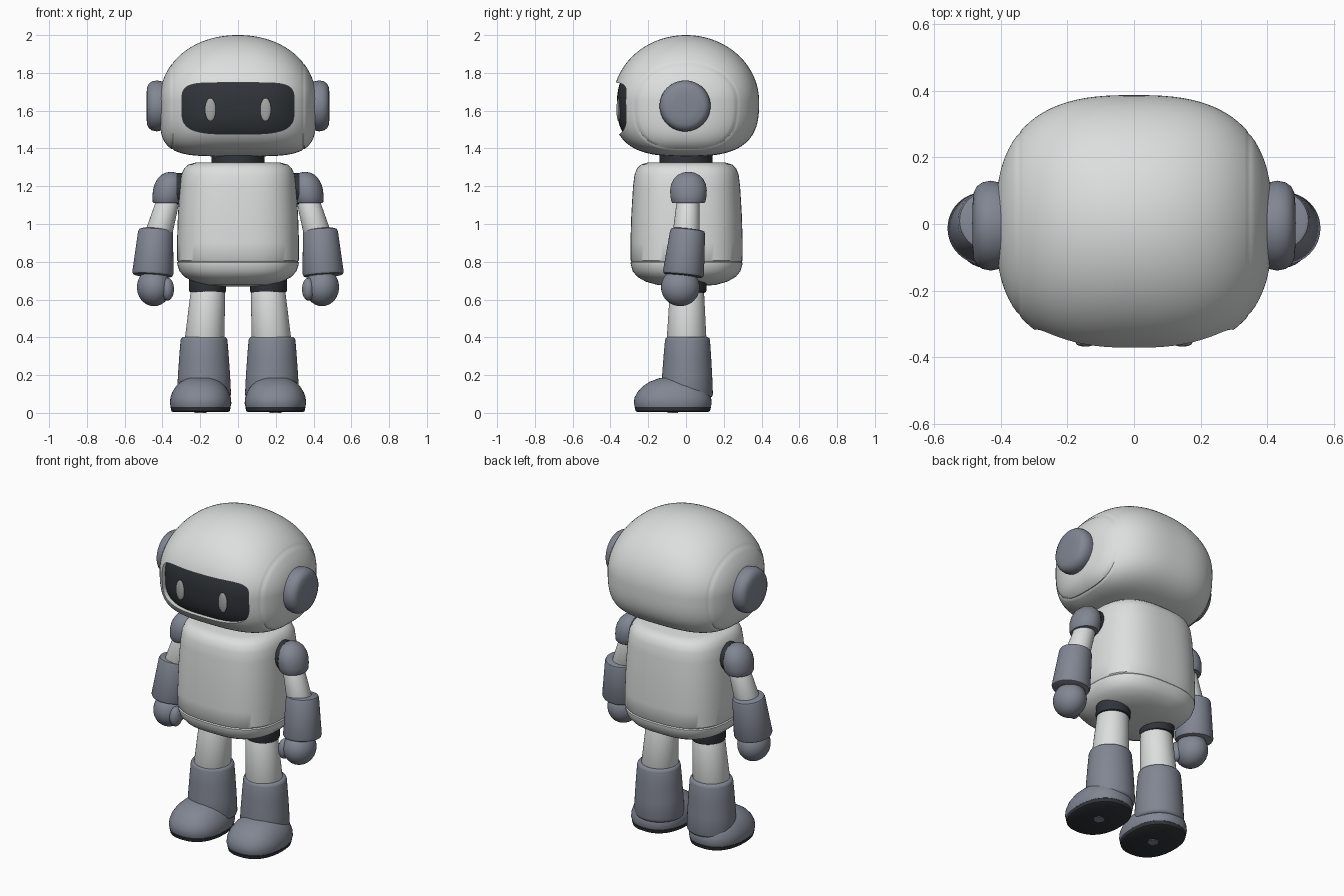
import bpy, bmesh, math
from mathutils import Vector

if "Cube" in bpy.data.objects:
    bpy.data.objects.remove(bpy.data.objects["Cube"], do_unlink=True)


def material(name, r, g, b):
    m = bpy.data.materials.new(name)
    m.use_nodes = True
    m.diffuse_color = (r, g, b, 1)
    m.node_tree.nodes["Principled BSDF"].inputs["Base Color"].default_value = (r, g, b, 1)
    return m


WHITE = material("shell white", .72, .73, .73)
GREY = material("slate grey", .22, .24, .29)
DARK = material("charcoal", .03, .035, .041)
EYE = material("eye grey", .38, .39, .39)


def outline(rx, ry, n_top=2, n_low=None, count=64):
    """Closed superellipse whose upper and lower halves may differ in squareness."""
    pts = []
    for i in range(count):
        a = math.tau * i / count
        c, s = math.cos(a), math.sin(a)
        e = 2 / (n_top if s >= 0 else n_low or n_top)
        pts.append((rx * math.copysign(abs(c) ** e, c), ry * math.copysign(abs(s) ** e, s)))
    return pts


def loft(name, rings, mat):
    """Skin a stack of equal rings and cap both ends."""
    bm = bmesh.new()
    rows = [[bm.verts.new(p) for p in ring] for ring in rings]
    for a, b in zip(rows, rows[1:]):
        for i in range(len(a)):
            j = (i + 1) % len(a)
            bm.faces.new((a[i], a[j], b[j], b[i]))
    bm.faces.new(rows[0])
    bm.faces.new(rows[-1])
    bmesh.ops.recalc_face_normals(bm, faces=bm.faces)
    mesh = bpy.data.meshes.new(name)
    bm.to_mesh(mesh)
    bm.free()
    mesh.materials.append(mat)
    obj = bpy.data.objects.new(name, mesh)
    bpy.context.collection.objects.link(obj)
    return obj


def stack(name, rows, mat, n=2, count=48):
    """Upright part from rows of (x, y, z, radius x, radius y)."""
    return loft(name, [[(x + u, y + v, z) for u, v in outline(rx, ry, n, count=count)]
                       for x, y, z, rx, ry in rows], mat)


def disc(name, side, y, z, rows, mat):
    """Round part along x from rows of (x, radius)."""
    return loft(name, [[(side * x, y + u, z + v) for u, v in outline(r, r)]
                       for x, r in rows], mat)


def limb(name, start, end, r0, r1, mat, soft=.012):
    """Tapered round limb with softened ends, square to its axis."""
    a, b = Vector(start), Vector(end)
    axis = (b - a).normalized()
    u = axis.cross(Vector((0, 1, 0))).normalized()
    v = axis.cross(u)
    rows = [(a, r0 - soft), (a + axis * soft * .3, r0 - soft * .3), (a + axis * soft, r0),
            (b - axis * soft, r1), (b - axis * soft * .3, r1 - soft * .3), (b, r1 - soft)]
    return loft(name, [[c + u * p + v * q for p, q in outline(r, r, count=48)]
                       for c, r in rows], mat)


def ball(name, loc, radii, mat):
    bpy.ops.mesh.primitive_uv_sphere_add(segments=40, ring_count=24, radius=1, location=loc)
    o = bpy.context.object
    o.name = name
    o.scale = radii
    o.data.materials.append(mat)
    return o


def carve(obj, cutter, operation):
    mod = obj.modifiers.new("cut", 'BOOLEAN')
    mod.operation = operation
    mod.solver = 'EXACT'
    mod.object = cutter
    bpy.context.view_layer.objects.active = obj
    bpy.ops.object.modifier_apply(modifier=mod.name)
    bpy.data.objects.remove(cutter, do_unlink=True)


# Head: sections lofted along x, with a shallow seam near each side
HALF, MID, SEAM = .415, 1.65, .345


def head_form(name, mat, scale=1, seam=True):
    stations = [(HALF * math.sin(math.pi * i / 44), 1) for i in range(-21, 22)]
    if seam:
        stations = [s for s in stations if abs(abs(s[0]) - SEAM) > .009]
        for side in (-1, 1):
            stations += [(side * (SEAM + d), k) for d, k in ((-.006, 1), (0, .984), (.006, 1))]
    rings = []
    for x, k in sorted(stations):
        t = abs(x) / HALF
        span = lambda n: k * scale * (1 - t ** n) ** (1 / n)
        depth, top, low = .387 * span(2.7), .35 * span(2.1), .292 * span(4.5)
        rings.append([(x * scale, u, MID + v * (top if v > 0 else low))
                      for u, v in outline(depth, 1, 2, 2.9, 96)])
    return loft(name, rings, mat)


def visor_prism(grow):
    shape = outline(.297 * grow, .136 * grow, 5.5, 3.6)
    return loft("visor_cutter", [[(u, y, 1.612 + v) for u, v in shape] for y in (-.6, -.15)], WHITE)


head = head_form("head", WHITE)
carve(head, visor_prism(1), 'DIFFERENCE')
visor = head_form("visor", DARK, .945, False)
carve(visor, visor_prism(1.02), 'INTERSECT')
visor.data.materials.clear()
visor.data.materials.append(DARK)

# Neck and torso
stack("neck", [(0, 0, 1.29, .14, .14), (0, 0, 1.40, .14, .14)], DARK)
torso = [(.67, .08), (.678, .17), (.695, .235), (.72, .283), (.75, .31), (.785, .321),
         (.795, .322), (.801, .317), (.807, .322), (.9, .323), (1.05, .318), (1.2, .308),
         (1.26, .3), (1.295, .285), (1.315, .262), (1.325, .225)]
stack("torso", [(0, .003, z, r, r * .92) for z, r in torso], WHITE, 2.7, 80)

for side, label in ((1, "left"), (-1, "right")):
    def at(x, y, z):
        return (side * x, y, z)

    # Face and ear
    ball(label + "_eye", at(.146, -.357, 1.605), (.029, .011, .061), EYE)
    disc(label + "_ear", side, -.005, 1.625,
         [(.36, .125), (.405, .13), (.43, .135), (.455, .13), (.472, .118), (.481, .1),
          (.485, .06)], GREY)

    # Arm
    disc(label + "_shoulder_joint", side, .013, 1.185, [(.27, .085), (.325, .085)], DARK)
    dome = [(1.11, .084), (1.118, .09), (1.15, .096), (1.18, .097), (1.21, .092),
            (1.24, .077), (1.26, .056), (1.272, .03), (1.276, .008)]
    stack(label + "_shoulder", [(side * (.375 - (z - 1.11) * .12), .013, z, r * .86, r)
                                for z, r in dome], GREY)
    limb(label + "_upper_arm", at(.36, .013, 1.16), at(.425, .0, .93), .058, .072, WHITE)
    limb(label + "_forearm", at(.435, .01, .972), at(.452, -.015, .725), .093, .109, GREY, .016)
    ball(label + "_hand", at(.445, -.03, .665), (.09, .102, .1), GREY)
    ball(label + "_thumb", at(.373, -.075, .655), (.034, .044, .06), GREY)

    # Leg
    limb(label + "_hip_joint", at(.158, .01, .78), at(.162, .01, .635), .098, .098, DARK)
    limb(label + "_thigh", at(.158, .005, .665), at(.178, .003, .36), .09, .106, WHITE)
    cuff = [(.08, .13), (.087, .139), (.1, .143), (.2, .138), (.3, .131), (.385, .124),
            (.396, .12), (.402, .11)]
    stack(label + "_boot_shaft", [(side * .18, .008 - (.4 - z) * .01, z, r, r * .96)
                                  for z, r in cuff], GREY)

    # Foot and sole
    foot = [(.03, -.07, .158, .2), (.05, -.07, .163, .206), (.08, -.07, .16, .203),
            (.11, -.068, .15, .189), (.14, -.064, .131, .166), (.165, -.058, .105, .134),
            (.183, -.05, .072, .095), (.192, -.045, .03, .04)]
    stack(label + "_foot", [(side * .198, y, z, rx, ry) for z, y, rx, ry in foot], GREY, 2.3)
    sole = [(.004, .145, .187), (.01, .155, .197), (.03, .159, .202), (.036, .154, .198)]
    stack(label + "_sole", [(side * .198, -.07, z, rx, ry) for z, rx, ry in sole], DARK, 2.3)
    stack(label + "_sole_stud", [(side * .198, -.07, z, .032, .032) for z in (0, .006)],
          GREY, 2, 6)

# Smooth shading with crisp edges
bpy.ops.object.select_all(action='DESELECT')
for obj in bpy.context.scene.objects:
    if obj.type == 'MESH':
        obj.select_set(True)
        bpy.context.view_layer.objects.active = obj
bpy.ops.object.shade_smooth_by_angle(angle=math.radians(40))
